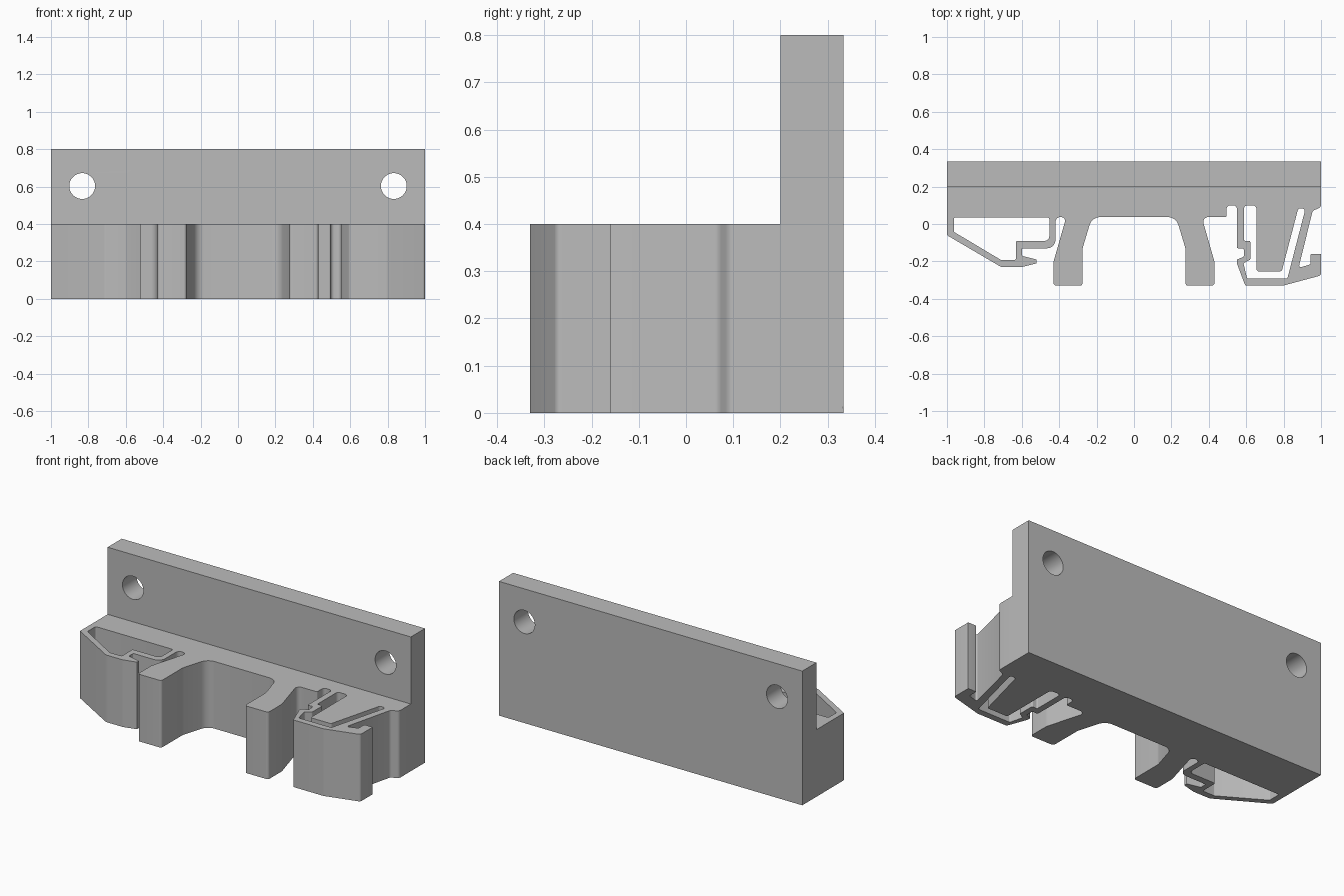
import bpy, bmesh
from math import cos, sin, pi, radians
from mathutils import Vector, Matrix

cube = bpy.data.objects.get("Cube")
if cube:
    bpy.data.objects.remove(cube, do_unlink=True)

grey = bpy.data.materials.new("plain grey")
grey.use_nodes = True
colour = (0.5, 0.5, 0.5, 1)
grey.diffuse_color = colour
grey.node_tree.nodes["Principled BSDF"].inputs["Base Color"].default_value = colour

SMALL = 0.008   # default corner radius
HALF_LENGTH = 1.0
BACK, STEP = 0.333, 0.2
BASE_HEIGHT, FULL_HEIGHT = 0.4, 0.8


def fillet(corners, steps=6):
    """Round every corner (x, y, optional radius) with a circular arc."""
    result = []
    count = len(corners)
    for i, corner in enumerate(corners):
        here = Vector(corner[:2])
        radius = corner[2] if len(corner) > 2 else SMALL
        before = Vector(corners[i - 1][:2]) - here
        after = Vector(corners[(i + 1) % count][:2]) - here
        if radius == 0:
            result.append(here)
            continue
        half = before.angle(after) / 2
        reach = min(radius * cos(half) / sin(half),
                    before.length * 0.48, after.length * 0.48)
        start = here + before.normalized() * reach
        end = here + after.normalized() * reach
        for k in range(steps + 1):
            t = k / steps
            a, b, c = (1 - t) ** 2, 2 * t * (1 - t) * sin(half), t * t
            result.append((start * a + here * b + end * c) / (a + b + c))
    return result


def circle(x, y, radius, sides=48):
    return [Vector((x + radius * cos(2 * pi * k / sides),
                    y + radius * sin(2 * pi * k / sides))) for k in range(sides)]


def extruded_part(name, loops, depth, placement):
    """Fill the first loop, leave the others open, and give it thickness."""
    curve = bpy.data.curves.new(name + "_profile", "CURVE")
    curve.dimensions = "2D"
    curve.fill_mode = "BOTH"
    curve.extrude = depth / 2
    for loop in loops:
        spline = curve.splines.new("POLY")
        spline.points.add(len(loop) - 1)
        for point, co in zip(spline.points, loop):
            point.co = (co.x, co.y, 0, 1)
        spline.use_cyclic_u = True
    helper = bpy.data.objects.new(name + "_helper", curve)
    bpy.context.collection.objects.link(helper)
    graph = bpy.context.evaluated_depsgraph_get()
    mesh = bpy.data.meshes.new_from_object(helper.evaluated_get(graph))
    bpy.data.objects.remove(helper, do_unlink=True)
    bpy.data.curves.remove(curve)

    bm = bmesh.new()
    bm.from_mesh(mesh)
    bmesh.ops.remove_doubles(bm, verts=bm.verts, dist=0.0001)
    bmesh.ops.recalc_face_normals(bm, faces=bm.faces)
    bm.transform(placement)
    bm.to_mesh(mesh)
    bm.free()
    mesh.name = name
    mesh.materials.clear()
    mesh.materials.append(grey)
    part = bpy.data.objects.new(name, mesh)
    bpy.context.collection.objects.link(part)
    bpy.ops.object.select_all(action="DESELECT")
    part.select_set(True)
    bpy.context.view_layer.objects.active = part
    bpy.ops.object.shade_smooth_by_angle(angle=radians(30))
    return part


# Closed loop with a small barbed tip on the right-hand end
left_clip = [(-1, STEP, 0), (-1, -0.06), (-0.71, -0.23, 0.03), (-0.6, -0.23, 0.03),
             (-0.52, -0.21, 0.004), (-0.52, -0.19, 0.004), (-0.6, -0.17),
             (-0.6, -0.13), (-0.42, -0.13, 0.045), (-0.42, 0.037, 0.026)]
left_pocket = [(-0.963, 0.035), (-0.963, -0.042), (-0.71, -0.193), (-0.632, -0.193),
               (-0.632, -0.09), (-0.453, -0.09, 0.025), (-0.453, 0.035)]

# Standing leg, mirrored for the other side
left_leg = [(-0.362, 0.037, 0.026), (-0.43, -0.2, 0.06), (-0.43, -0.33, 0.015),
            (-0.275, -0.33, 0.015), (-0.275, -0.13, 0.06), (-0.225, 0.037, 0.06)]
right_leg = [(-x, y, r) for x, y, r in reversed(left_leg)]

# Spring latch: notched wall, bottom bar, hooked lip, slanted strip
right_clip = [(0.495, 0.037), (0.495, 0.1, 0.02), (0.55, 0.1, 0.02), (0.55, -0.13),
              (0.587, -0.13), (0.587, -0.175), (0.55, -0.19), (0.55, -0.21),
              (0.595, -0.33, 0.015), (0.795, -0.33, 0.03), (1, -0.275, 0.015),
              (1, -0.16, 0), (0.945, -0.16, 0.004), (0.945, -0.215), (0.88, -0.235),
              (0.955, 0.07, 0.02), (1, 0.09, 0.02), (1, STEP, 0)]
right_pocket = [(0.587, 0.1, 0.02), (0.655, 0.1, 0.02), (0.655, -0.253, 0.012),
                (0.79, -0.253, 0.012), (0.878, 0.083, 0.015), (0.917, 0.083, 0.015),
                (0.82, -0.292), (0.605, -0.292), (0.585, -0.21),
                (0.622, -0.19), (0.622, -0.09), (0.587, -0.09)]

outline = left_clip + left_leg + right_leg + right_clip
extruded_part("clip_body",
              [fillet(outline), fillet(left_pocket), fillet(right_pocket)],
              BASE_HEIGHT, Matrix.Translation((0, 0, BASE_HEIGHT / 2)))

# Upright plate with a screw hole near each end
plate = [Vector((x, z)) for x, z in ((-HALF_LENGTH, 0), (HALF_LENGTH, 0),
                                     (HALF_LENGTH, FULL_HEIGHT),
                                     (-HALF_LENGTH, FULL_HEIGHT))]
screw_holes = [circle(side * 0.833, 0.603, 0.069) for side in (-1, 1)]
extruded_part("mounting_plate", [plate] + screw_holes, BACK - STEP,
              Matrix.Translation((0, (BACK + STEP) / 2, 0))
              @ Matrix.Rotation(radians(90), 4, "X"))
